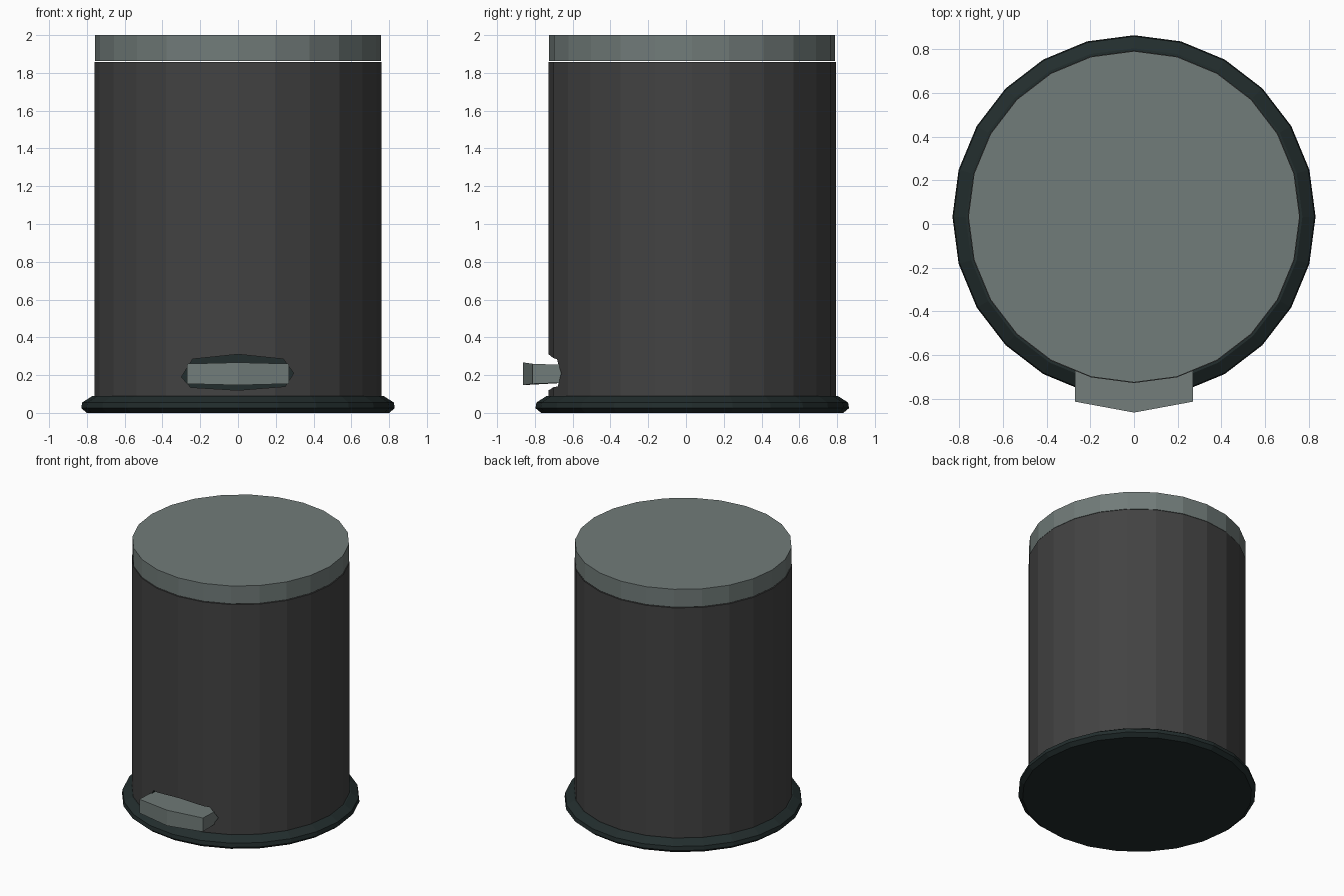
import bpy, bmesh, math

if "Cube" in bpy.data.objects:
    bpy.data.objects.remove(bpy.data.objects["Cube"])

CY = 0.033      # centre of the round parts
SIDES = 24


def material(name, rgb):
    m = bpy.data.materials.new(name)
    m.diffuse_color = (*rgb, 1)
    m.use_nodes = True
    m.node_tree.nodes["Principled BSDF"].inputs["Base Color"].default_value = m.diffuse_color
    return m


GREY = material("charcoal", (0.055, 0.055, 0.055))
SILVER = material("grey_green", (0.165, 0.20, 0.192))
DARK = material("dark_teal", (0.016, 0.026, 0.026))


def finish(bm, name, mats):
    bmesh.ops.recalc_face_normals(bm, faces=bm.faces)
    me = bpy.data.meshes.new(name)
    bm.to_mesh(me)
    bm.free()
    for m in mats:
        me.materials.append(m)
    ob = bpy.data.objects.new(name, me)
    bpy.context.collection.objects.link(ob)
    return ob


def lathe(name, profile, mats):
    """Closed solid from (radius, z) rings."""
    bm = bmesh.new()
    rings = []
    for r, z in profile:
        rings.append([bm.verts.new((r * math.cos(a), CY + r * math.sin(a), z))
                      for a in (2 * math.pi * i / SIDES for i in range(SIDES))])
    for lo, hi in zip(rings, rings[1:]):
        for i in range(SIDES):
            j = (i + 1) % SIDES
            bm.faces.new((lo[i], lo[j], hi[j], hi[i]))
    bm.faces.new(rings[0])
    bm.faces.new(rings[-1])
    return finish(bm, name, mats)


def bridge(name, first, second, mats, index=0):
    """Solid between two matching outlines."""
    bm = bmesh.new()
    a = [bm.verts.new(p) for p in first]
    b = [bm.verts.new(p) for p in second]
    n = len(a)
    for i in range(n):
        j = (i + 1) % n
        bm.faces.new((a[i], a[j], b[j], b[i]))
    bm.faces.new(a)
    bm.faces.new(b)
    for f in bm.faces:
        f.material_index = index
    return finish(bm, name, mats)


# Foot ring, drum and lid
lathe("base", [(0.80, 0.0), (0.83, 0.025), (0.825, 0.055), (0.77, 0.09)], [DARK])
body = lathe("body", [(0.76, 0.07), (0.76, 1.858)], [GREY, DARK])
lathe("lid", [(0.757, 1.863), (0.757, 2.0)], [SILVER])

# Pedal slot sunk into the drum, with dark walls
slot = [(-0.30, 0.19), (-0.24, 0.285), (0, 0.31), (0.24, 0.285),
        (0.295, 0.21), (0.25, 0.14), (0, 0.12), (-0.25, 0.135)]
cutter = bridge("slot_cutter", [(x, -0.95, z) for x, z in slot],
                [(x, -0.58, z) for x, z in slot], [GREY, DARK], 1)
cutter.hide_render = True
mod = body.modifiers.new("slot", 'BOOLEAN')
mod.operation = 'DIFFERENCE'
mod.solver = 'EXACT'
mod.object = cutter
bpy.context.view_layer.objects.active = body
bpy.ops.object.modifier_apply(modifier=mod.name)
bpy.data.objects.remove(cutter)

# Pedal with a shallow pointed front
plan = [(-0.27, -0.59, 0.045), (-0.27, -0.812, 0.053), (0, -0.862, 0.06),
        (0.27, -0.812, 0.053), (0.27, -0.59, 0.045)]
bridge("pedal", [(x, y, 0.207 - h) for x, y, h in plan],
       [(x, y, 0.207 + h) for x, y, h in plan], [SILVER])
